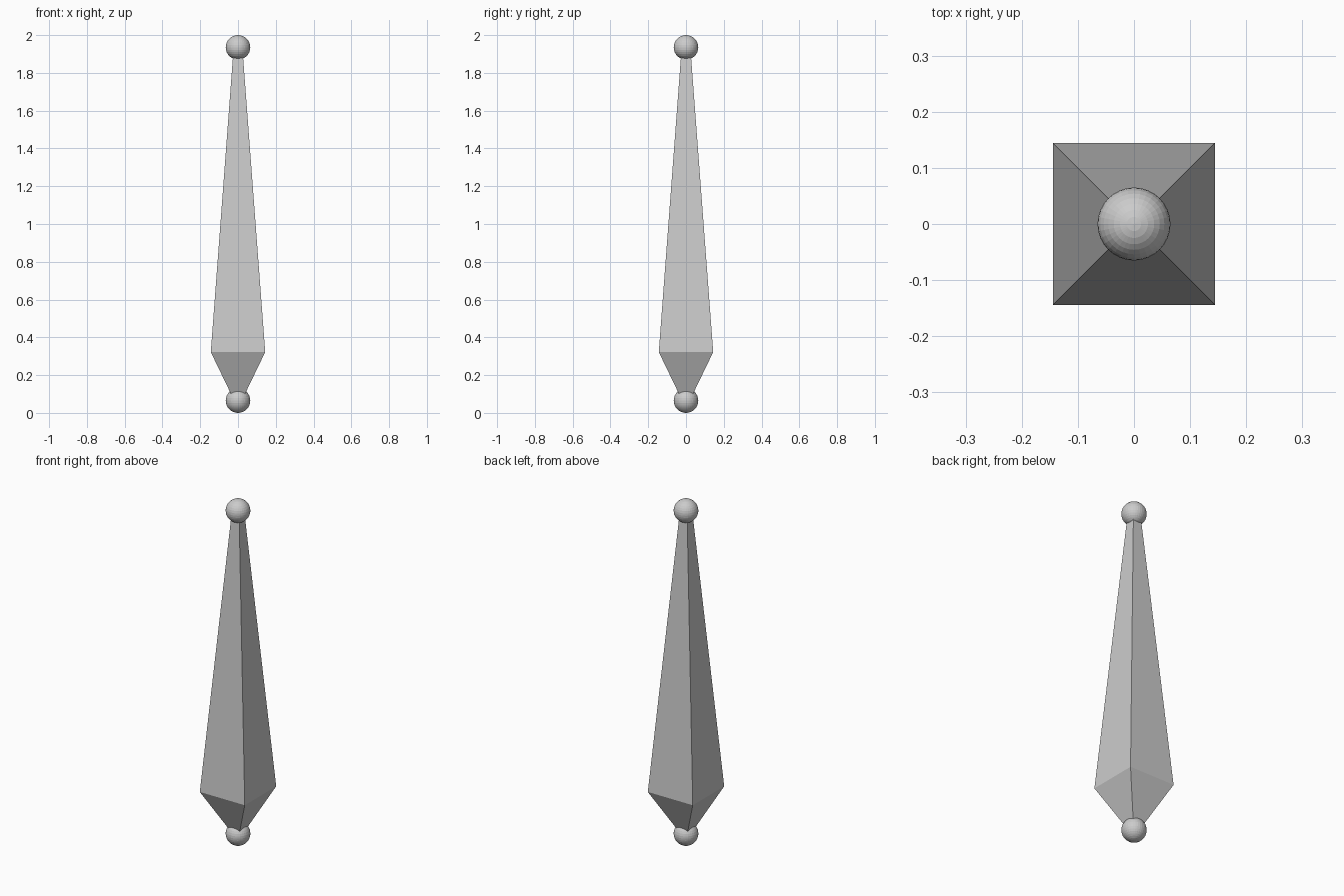
import bpy
import bmesh

if "Cube" in bpy.data.objects:
    bpy.data.objects.remove(bpy.data.objects["Cube"])

R = 0.065            # joint ball radius
LOW, HIGH = R, 2 - R  # joint centres


def joint(name, z):
    bpy.ops.mesh.primitive_uv_sphere_add(segments=32, ring_count=16, radius=R, location=(0, 0, z))
    bpy.context.object.name = name


# Square-section shaft: (height, half width) from bottom to top
profile = [(LOW, 0.02), (0.322, 0.144), (HIGH, 0.023)]
bm = bmesh.new()
rings = [[bm.verts.new((sx * w, sy * w, z)) for sx, sy in ((-1, -1), (1, -1), (1, 1), (-1, 1))]
         for z, w in profile]
for a, b in zip(rings, rings[1:]):
    for i in range(4):
        j = (i + 1) % 4
        bm.faces.new((a[i], a[j], b[j], b[i]))
bm.faces.new(rings[0][::-1])
bm.faces.new(rings[-1])
mesh = bpy.data.meshes.new("tapered_shaft")
bm.to_mesh(mesh)
bm.free()
bpy.context.collection.objects.link(bpy.data.objects.new("tapered_shaft", mesh))

# Balls at both ends
joint("bottom_ball", LOW)
joint("top_ball", HIGH)
